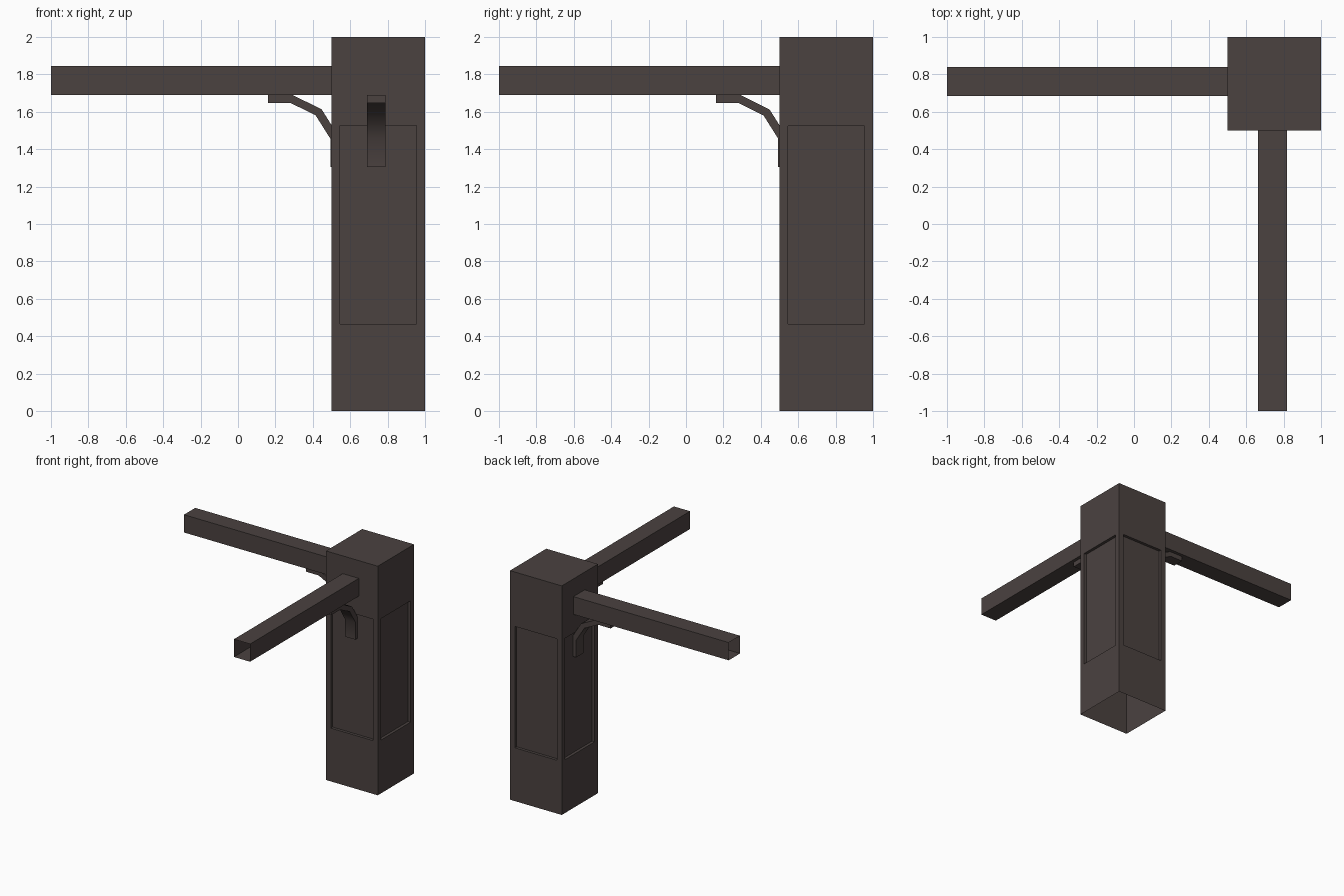
import bpy, bmesh, math
from mathutils import Matrix, Vector

if "Cube" in bpy.data.objects:
    bpy.data.objects.remove(bpy.data.objects["Cube"])

wood = bpy.data.materials.new("dark_brown_wood")
wood.diffuse_color = (0.070, 0.054, 0.051, 1)
wood.use_nodes = True
wood.node_tree.nodes["Principled BSDF"].inputs["Base Color"].default_value = wood.diffuse_color

CENTRE = Vector((0.75, 0.75, 0))
# quarter turn about the post axis: carries the x beam onto the y beam
QUARTER = (Matrix.Translation(CENTRE) @ Matrix.Rotation(math.pi / 2, 4, 'Z')
           @ Matrix.Translation(-CENTRE))


def finish(bm, name, turned=False):
    if turned:
        bm.transform(QUARTER)
    me = bpy.data.meshes.new(name)
    bm.to_mesh(me)
    bm.free()
    me.materials.append(wood)
    ob = bpy.data.objects.new(name, me)
    bpy.context.collection.objects.link(ob)
    return ob


def box(lo, hi):
    bm = bmesh.new()
    lo, hi = Vector(lo), Vector(hi)
    bmesh.ops.create_cube(bm, size=1, matrix=Matrix.Translation((lo + hi) / 2)
                          @ Matrix.Diagonal((*(hi - lo), 1)))
    bm.normal_update()
    return bm


def drop_faces(bm, axis):
    faces = [f for f in bm.faces if abs(f.normal[axis]) > 0.9]
    bmesh.ops.delete(bm, geom=faces, context='FACES_ONLY')


# Post: open underneath, a recessed panel on each of the four sides
bm = box((0.5, 0.5, 0), (1, 1, 2))
bottom = [f for f in bm.faces if f.normal.z < -0.9]
bmesh.ops.delete(bm, geom=bottom, context='FACES_ONLY')
sides = [f for f in bm.faces if abs(f.normal.z) < 0.1]
bmesh.ops.inset_individual(bm, faces=sides, thickness=0.046, use_even_offset=True)
for f in sides:
    for v in f.verts:
        v.co.z = 1.525 if v.co.z > 1 else 0.465
bm.normal_update()
bmesh.ops.inset_individual(bm, faces=sides, thickness=0, depth=-0.025)
finish(bm, "post")

# Bracket: bent strip, upper edge then lower edge (x, z)
PROFILE = [(0.16, 1.69), (0.29, 1.69), (0.447, 1.612), (0.536, 1.47), (0.536, 1.305),
           (0.493, 1.305), (0.493, 1.456), (0.415, 1.58), (0.28, 1.647), (0.16, 1.647)]

for label, turned in (("left", False), ("front", True)):
    # Beam: hollow with open ends
    bm = box((-1, 0.683, 1.69), (0.5, 0.839, 1.845))
    drop_faces(bm, 0)
    finish(bm, label + "_beam", turned)

    # Bracket under the beam
    bm = bmesh.new()
    face = bm.faces.new([bm.verts.new((x, 0.711, z)) for x, z in PROFILE])
    ext = bmesh.ops.extrude_face_region(bm, geom=[face], use_keep_orig=True)
    moved = [g for g in ext["geom"] if isinstance(g, bmesh.types.BMVert)]
    bmesh.ops.translate(bm, verts=moved, vec=(0, 0.1, 0))
    bmesh.ops.recalc_face_normals(bm, faces=bm.faces[:])
    ob = finish(bm, label + "_bracket", turned)
    bpy.ops.object.select_all(action='DESELECT')
    ob.select_set(True)
    bpy.context.view_layer.objects.active = ob
    bpy.ops.object.shade_smooth_by_angle(angle=math.radians(45))
